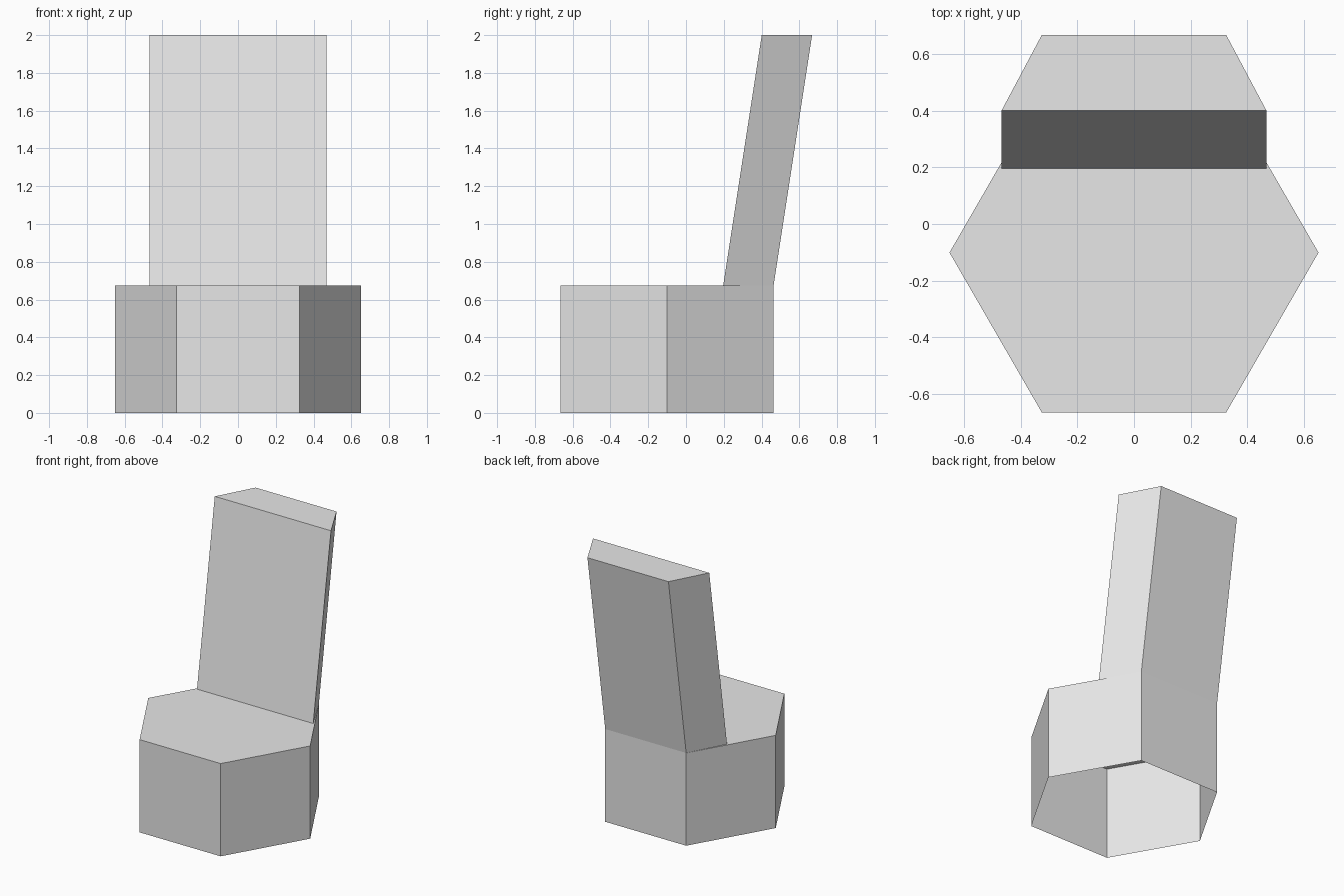
import bpy
import bmesh
import math

cube = bpy.data.objects.get("Cube")
if cube:
    bpy.data.objects.remove(cube, do_unlink=True)

grey = bpy.data.materials.new("plain_grey")
grey.use_nodes = True
colour = (0.8, 0.8, 0.8, 1)
grey.diffuse_color = colour
grey.node_tree.nodes["Principled BSDF"].inputs["Base Color"].default_value = colour

SEAT_Z, TOP_Z = 0.675, 2.0
RADIUS, CENTRE_Y = 0.652, -0.101


def prism(name, outline, z0, z1, lean=0.0, closed_bottom=True):
    """Extrude a flat outline upwards, sliding the top back by lean."""
    bm = bmesh.new()
    low = [bm.verts.new((x, y, z0)) for x, y in outline]
    high = [bm.verts.new((x, y + lean, z1)) for x, y in outline]
    count = len(outline)
    for i in range(count):
        j = (i + 1) % count
        bm.faces.new((low[i], low[j], high[j], high[i]))
    bm.faces.new(high)
    if closed_bottom:
        bm.faces.new(low[::-1])
    mesh = bpy.data.meshes.new(name)
    bm.to_mesh(mesh)
    bm.free()
    mesh.materials.append(grey)
    obj = bpy.data.objects.new(name, mesh)
    bpy.context.collection.objects.link(obj)
    return obj


# Six-sided seat, hollow and open underneath
hexagon = [(RADIUS * math.cos(i * math.pi / 3),
            CENTRE_Y + RADIUS * math.sin(i * math.pi / 3)) for i in range(6)]
prism("seat", hexagon, 0, SEAT_Z, closed_bottom=False)

# Leaning backrest, tapering towards the rear edge of the seat
back_y = CENTRE_Y + RADIUS * math.sin(math.pi / 3)
outline = [(-0.468, 0.197), (0.468, 0.197), (RADIUS / 2, back_y), (-RADIUS / 2, back_y)]
prism("backrest", outline, SEAT_Z, TOP_Z, lean=0.204, closed_bottom=False)
